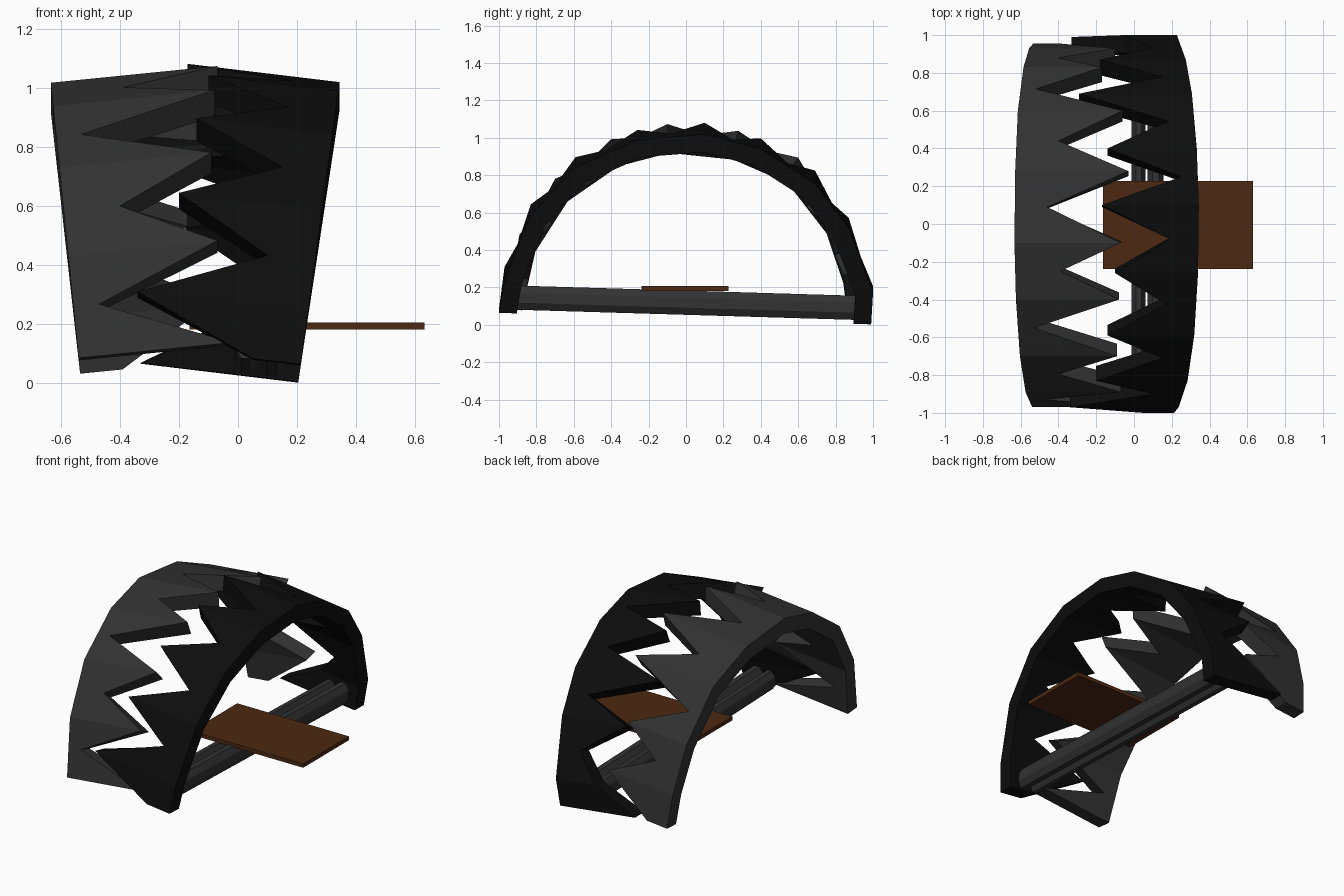
import bpy, bmesh
from math import cos, sin, pi
from mathutils import Vector, Matrix

if "Cube" in bpy.data.objects:
    bpy.data.objects.remove(bpy.data.objects["Cube"])


def material(name, rgb):
    m = bpy.data.materials.new(name)
    m.diffuse_color = (*rgb, 1)
    m.use_nodes = True
    m.node_tree.nodes["Principled BSDF"].inputs["Base Color"].default_value = m.diffuse_color
    return m


def finish(name, bm, mat):
    bmesh.ops.recalc_face_normals(bm, faces=bm.faces)
    me = bpy.data.meshes.new(name)
    bm.to_mesh(me)
    bm.free()
    ob = bpy.data.objects.new(name, me)
    bpy.context.collection.objects.link(ob)
    me.materials.append(mat)
    return ob


black = material("black_iron", (0.004, 0.004, 0.004))
grey = material("grey_iron", (0.032, 0.032, 0.032))
brown = material("rusty_plate", (0.075, 0.022, 0.006))


# Jaw: faceted arch band; folds = (y, z, edge x), notches sit mid-facet
def jaw(name, folds, notches, rim, slope, mat):
    cols = []
    for i, f in enumerate(folds):
        cols.append(f)
        if i < len(notches) and notches[i] is not None:
            n = folds[i + 1]
            cols.append(((f[0] + n[0]) / 2, (f[1] + n[1]) / 2, notches[i]))
    bm = bmesh.new()
    rings = []
    for y, z, x in cols:
        rx = rim[0] + rim[1] * z
        ring = []
        for px, k in ((rx, 1), (x, 1), (x, 0.905), (rx, 0.905)):
            ring.append(bm.verts.new((px, y * k, 0.05 + (z - 0.05) * k + slope * px)))
        rings.append(ring)
    for a, b in zip(rings, rings[1:]):
        for j in range(4):
            k = (j + 1) % 4
            bm.faces.new((a[j], a[k], b[k], b[j]))
    bm.faces.new(rings[0])
    bm.faces.new(rings[-1])
    return finish(name, bm, mat)


jaw("right_jaw",
    [(-1.0, .09, .05), (-.97, .27, -.34), (-.83, .62, -.2), (-.59, .88, -.14),
     (-.26, 1.03, -.1), (.1, 1.06, -.17), (.4, .98, -.14), (.69, .79, -.29),
     (.87, .55, -.18), (1.0, .2, -.05), (.99, .027, -.33)],
    [None, .1, .15, .17, .19, .25, .18, .15, .1],
    (0.2, 0.135), -0.12, black)

jaw("left_jaw",
    [(-.97, .14, -.02), (-.89, .49, -.07), (-.7, .79, -.09), (-.4, 1.0, -.08),
     (-.1, 1.08, -.07), (.28, 1.04, -.03), (.6, .9, -.06), (.83, .6, -.17),
     (.93, .3, -.1), (.955, .09, -.39)],
    [-.47, -.4, -.53, -.39, -.46, -.4, -.52, -.4],
    (-0.525, -0.1), 0.1, grey)


# Paired eight-sided base bars
def bar(name, x, rx, rz):
    bm = bmesh.new()
    ends = []
    for y, z in ((-0.9, 0.145), (0.94, 0.09)):
        ends.append([bm.verts.new((x + rx * cos((i + .5) * pi / 4), y,
                                   z + rz * sin((i + .5) * pi / 4))) for i in range(8)])
    for i in range(8):
        j = (i + 1) % 8
        bm.faces.new((ends[0][i], ends[0][j], ends[1][j], ends[1][i]))
    for e in ends:
        bm.faces.new(e)
    return finish(name, bm, grey)


bar("base_bar_left", 0.025, 0.04, 0.065)
bar("base_bar_right", 0.115, 0.046, 0.07)

# Trigger plate
bm = bmesh.new()
bmesh.ops.create_cube(bm, size=1, matrix=Matrix.Translation((0.233, -0.005, 0.194))
                      @ Matrix.Diagonal((0.795, 0.465, 0.025, 1)))
finish("trigger_plate", bm, brown)
